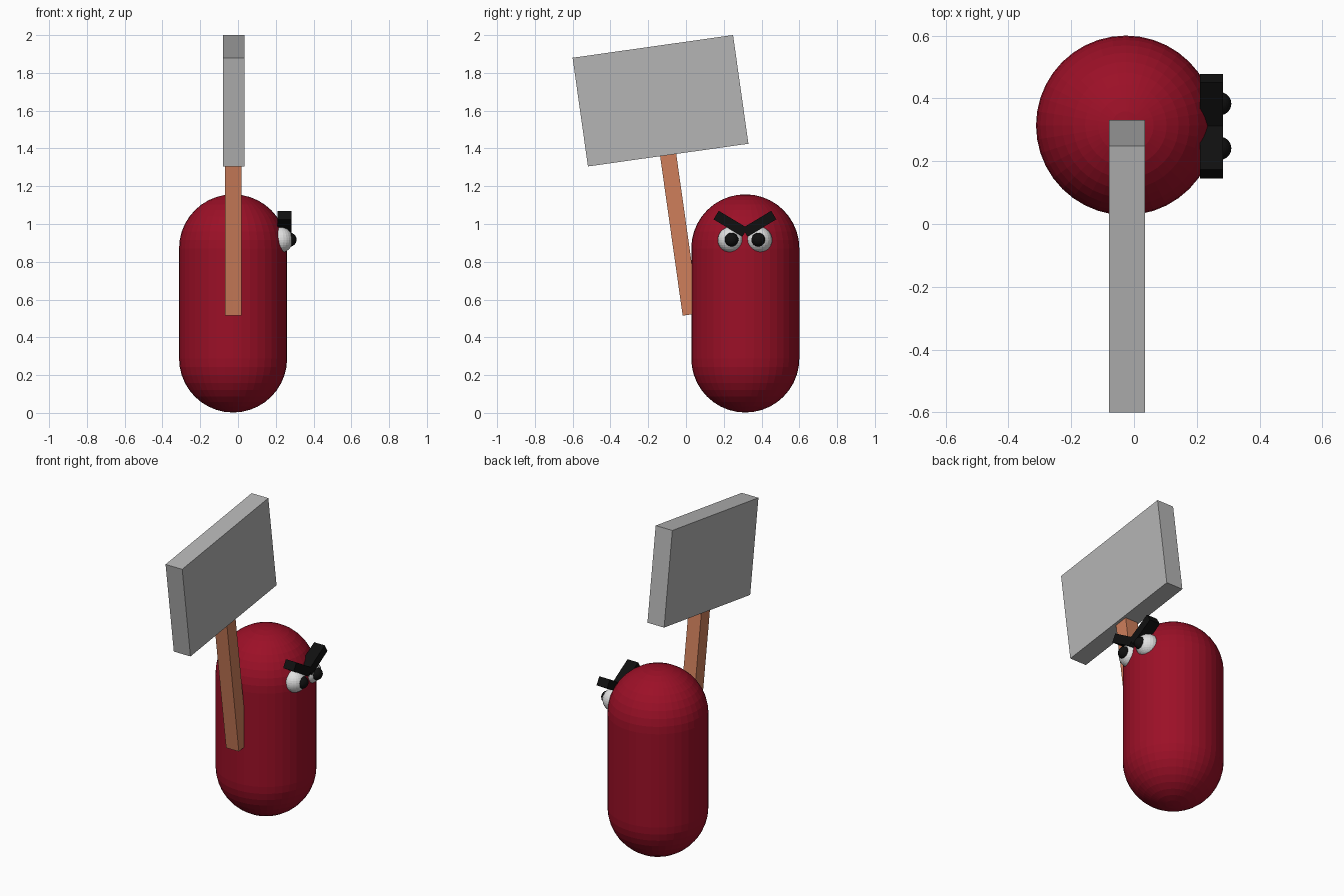
import bpy, bmesh, math
from mathutils import Matrix, Vector

if "Cube" in bpy.data.objects:
    bpy.data.objects.remove(bpy.data.objects["Cube"])


def material(name, rgb):
    m = bpy.data.materials.new(name)
    m.diffuse_color = (*rgb, 1)
    m.use_nodes = True
    m.node_tree.nodes["Principled BSDF"].inputs["Base Color"].default_value = m.diffuse_color
    return m


RED = material("deep red", (0.33, 0.005, 0.02))
WOOD = material("light wood", (0.62, 0.21, 0.105))
GREY = material("board grey", (0.46, 0.46, 0.46))
WHITE = material("eye white", (0.75, 0.75, 0.75))
BLACK = material("black", (0.005, 0.005, 0.005))


def finish(bm, name, mat, smooth=False):
    me = bpy.data.meshes.new(name)
    bmesh.ops.recalc_face_normals(bm, faces=bm.faces)
    for f in bm.faces:
        f.smooth = smooth
    bm.to_mesh(me)
    bm.free()
    me.materials.append(mat)
    ob = bpy.data.objects.new(name, me)
    bpy.context.collection.objects.link(ob)
    return ob


def box(name, mat, centre, size, tilt=0):
    """Box rotated about the x axis by tilt degrees."""
    bm = bmesh.new()
    mx = (Matrix.Translation(centre) @ Matrix.Rotation(math.radians(tilt), 4, 'X')
          @ Matrix.Diagonal((*size, 1)))
    bmesh.ops.create_cube(bm, size=1, matrix=mx)
    return finish(bm, name, mat)


def ball(name, mat, centre, r):
    bm = bmesh.new()
    bmesh.ops.create_uvsphere(bm, u_segments=24, v_segments=16, radius=r,
                              matrix=Matrix.Translation(centre))
    return finish(bm, name, mat)


# Capsule body: a sphere split at its equator and stretched
R, TOP, BX, BY = 0.286, 1.157, -0.026, 0.314
bm = bmesh.new()
bmesh.ops.create_uvsphere(bm, u_segments=40, v_segments=20, radius=R)
equator = [e for e in bm.edges if all(abs(v.co.z) < 1e-4 for v in e.verts)]
bmesh.ops.split_edges(bm, edges=equator)
for f in bm.faces:
    f.tag = f.calc_center_median().z > 0
for v in bm.verts:
    up = v.link_faces[0].tag
    v.co += Vector((BX, BY, TOP - R if up else R + 0.002))
rims = [e for e in bm.edges if e.is_boundary]
bmesh.ops.bridge_loops(bm, edges=rims)
finish(bm, "body", RED)

# Sign board and its pole share one tilted axis
TILT = 8.05
board_centre = Vector((-0.0225, -0.135, 1.6525))
axis = Matrix.Rotation(math.radians(TILT), 3, 'X') @ Vector((0, 0, 1))
box("sign_board", GREY, board_centre, (0.115, 0.858, 0.581), TILT)
near, far = -0.2, -1.143
pole_centre = board_centre + axis * (near + far) / 2
pole_centre.x = -0.026
box("sign_pole", WOOD, pole_centre, (0.088, 0.086, near - far), TILT)

# Face on the +x side, mirrored about the body centre
FY = 0.312
for side, s in (("left", -1), ("right", 1)):
    ball(side + "_eye", WHITE, (0.222, FY + s * 0.075, 0.916), 0.069)
    ball(side + "_pupil", BLACK, (0.273, FY + s * 0.071, 0.917), 0.037)
    box(side + "_eyebrow", BLACK, (0.2465, FY + s * 0.0765, 1.0015),
        (0.073, 0.178, 0.053), s * 31)
